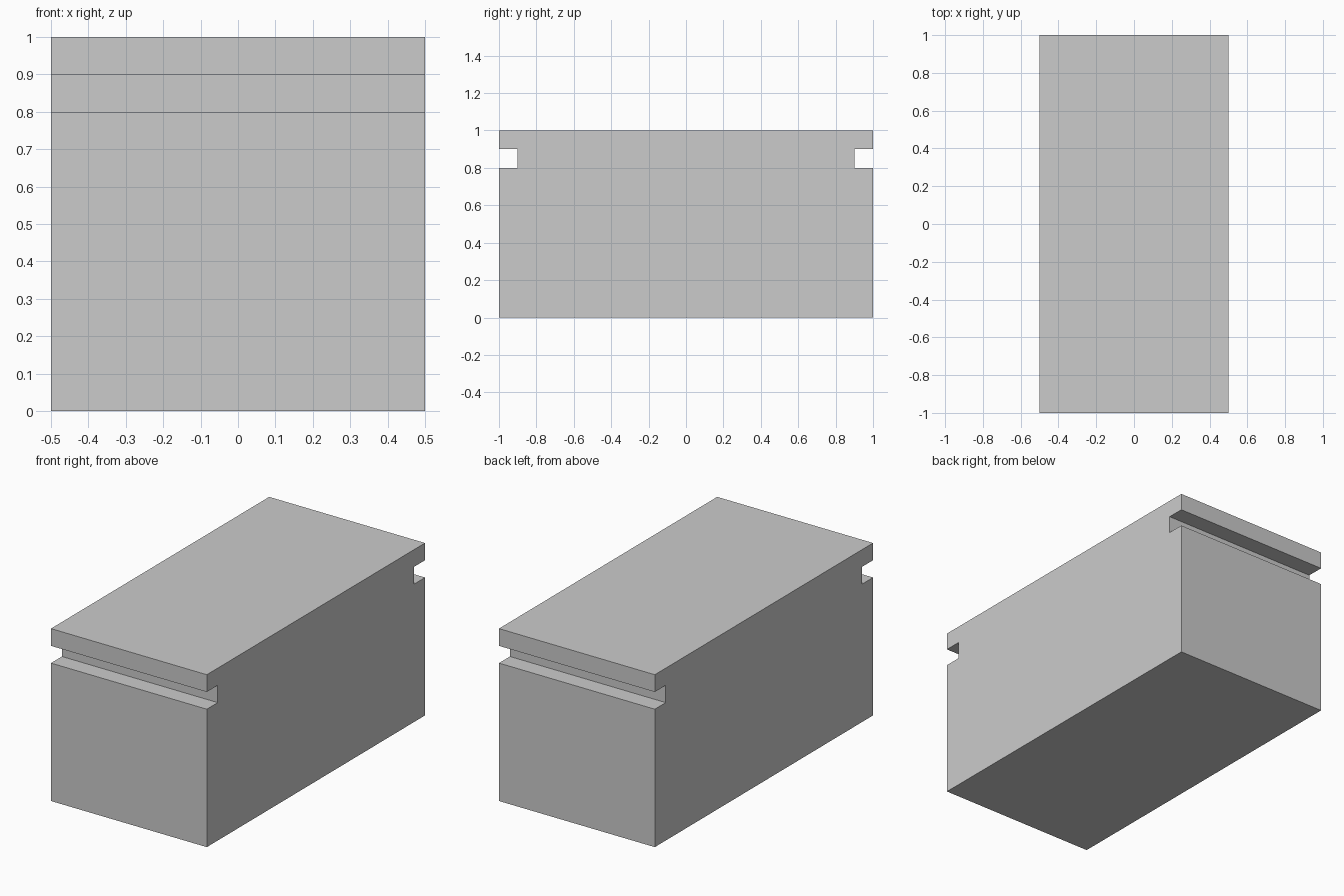
import bpy, bmesh

if "Cube" in bpy.data.objects:
    bpy.data.objects.remove(bpy.data.objects["Cube"])

# Side profile (y, z) of the right half, mirrored to the left half
half = [(1, 0), (1, 0.8), (0.9, 0.8), (0.9, 0.9), (1, 0.9), (1, 1)]
profile = half + [(-y, z) for y, z in reversed(half)]

# Grooved block: profile extruded along x
bm = bmesh.new()
face = bm.faces.new([bm.verts.new((-0.5, y, z)) for y, z in profile])
result = bmesh.ops.extrude_face_region(bm, geom=[face], use_keep_orig=True)
moved = [g for g in result["geom"] if isinstance(g, bmesh.types.BMVert)]
bmesh.ops.translate(bm, verts=moved, vec=(1, 0, 0))
bmesh.ops.recalc_face_normals(bm, faces=bm.faces)

mesh = bpy.data.meshes.new("grooved_block")
bm.to_mesh(mesh)
bm.free()
block = bpy.data.objects.new("grooved_block", mesh)
bpy.context.collection.objects.link(block)
